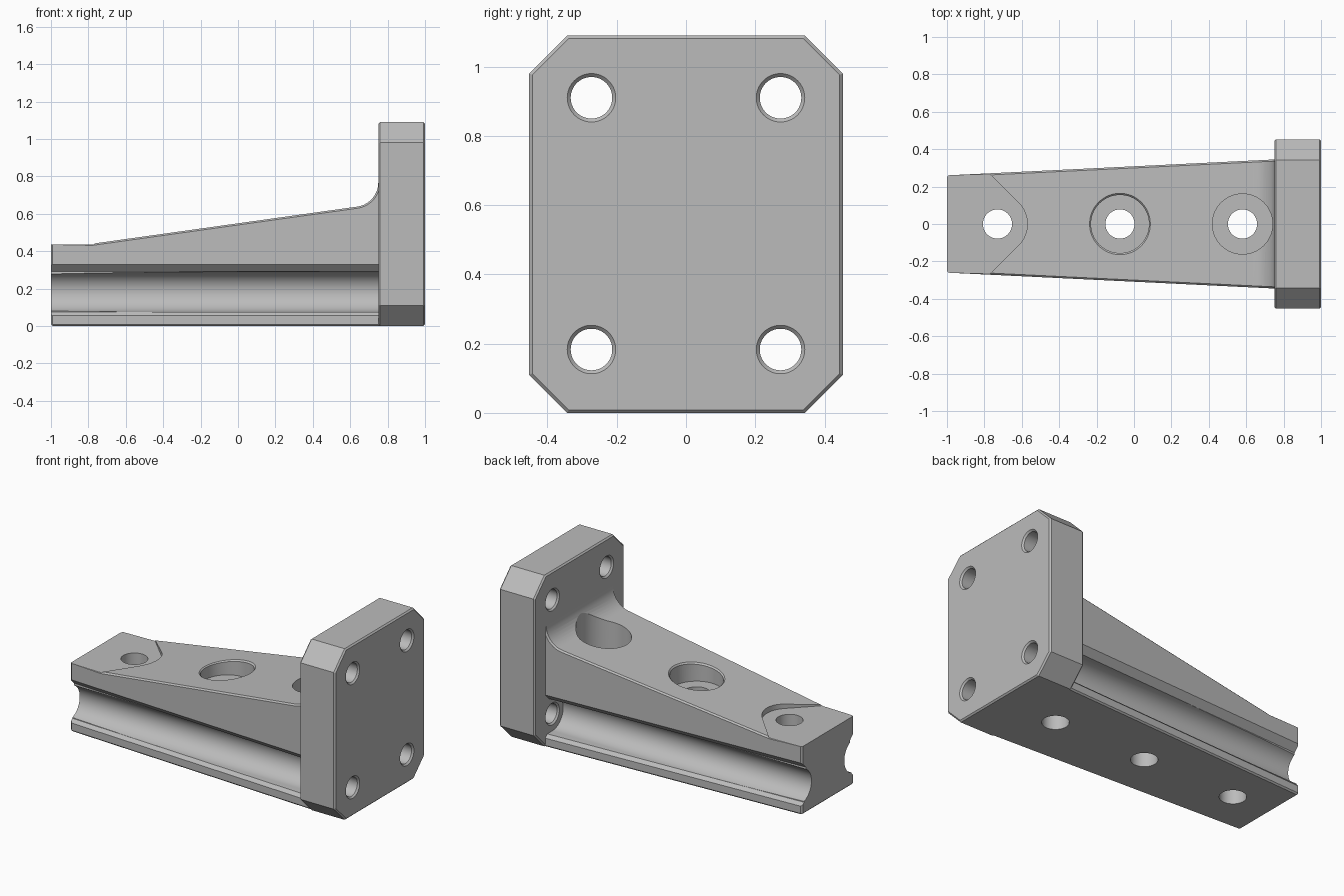
import bpy, bmesh
from math import sin, cos, pi, atan

cube = bpy.data.objects.get("Cube")
if cube:
    bpy.data.objects.remove(cube)

steel = bpy.data.materials.new("plain_grey")
steel.use_nodes = True
GREY = (0.5, 0.5, 0.5, 1)
steel.diffuse_color = GREY
steel.node_tree.nodes["Principled BSDF"].inputs["Base Color"].default_value = GREY

JOIN = 0.75      # inner face of the end plate
FLOOR = 0.435    # height of the pocket and counterbore floors
SLOPE = 0.14     # rise of the arm top


def half_width(x):
    return 0.26 + 0.085 * (x + 1) / 1.75


def top_height(x):
    return 0.44 + SLOPE * (x + 0.78)


def loft(name, rings):
    """Closed solid through matching rings of points."""
    bm = bmesh.new()
    loops = [[bm.verts.new(p) for p in ring] for ring in rings]
    n = len(loops[0])
    for a, b in zip(loops, loops[1:]):
        for i in range(n):
            j = (i + 1) % n
            bm.faces.new((a[i], a[j], b[j], b[i]))
    bm.faces.new(loops[0])
    bm.faces.new(loops[-1])
    bmesh.ops.recalc_face_normals(bm, faces=bm.faces)
    mesh = bpy.data.meshes.new(name)
    bm.to_mesh(mesh)
    bm.free()
    mesh.materials.append(steel)
    obj = bpy.data.objects.new(name, mesh)
    bpy.context.scene.collection.objects.link(obj)
    return obj


def turned(name, axis, centre, steps, count=64):
    """Round cutter along x or z; steps are (position, radius)."""
    rings = []
    for pos, r in steps:
        ring = []
        for i in range(count):
            u, v = r * cos(2 * pi * i / count), r * sin(2 * pi * i / count)
            if axis == "x":
                ring.append((pos, centre[0] + u, centre[1] + v))
            else:
                ring.append((centre[0] + u, centre[1] + v, pos))
        rings.append(ring)
    return loft(name, rings)


def finish(obj, cutters):
    """Chamfer the outer edges, cut, then shade."""
    bevel = obj.modifiers.new("edge_chamfer", "BEVEL")
    bevel.width = 0.009
    bevel.segments = 1
    bevel.limit_method = "ANGLE"
    bevel.angle_limit = pi / 3
    bevel.use_clamp_overlap = False
    for c in cutters:
        c.hide_render = True
        cut = obj.modifiers.new(c.name, "BOOLEAN")
        cut.operation = "DIFFERENCE"
        cut.solver = "EXACT"
        cut.object = c
    graph = bpy.context.evaluated_depsgraph_get()
    mesh = bpy.data.meshes.new_from_object(obj.evaluated_get(graph))
    obj.modifiers.clear()
    obj.data = mesh
    for c in cutters:
        bpy.data.objects.remove(c)
    bpy.ops.object.select_all(action="DESELECT")
    obj.select_set(True)
    bpy.context.view_layer.objects.active = obj
    bpy.ops.object.shade_smooth_by_angle(angle=pi / 9)


# End plate: octagonal slab with four countersunk bolt holes
W, H, C = 0.453, 1.09, 0.11
outline = [(-W, C), (-W + C, 0), (W - C, 0), (W, C),
           (W, H - C), (W - C, H), (-W + C, H), (-W, H - C)]
plate = loft("end_plate", [[(x, y, z) for y, z in outline] for x in (JOIN, 1)])
holes = []
for y in (-0.273, 0.273):
    for z in (0.183, 0.91):
        steps = [(JOIN - 0.02, 0.08), (JOIN + 0.01, 0.06), (0.99, 0.06), (1.02, 0.08)]
        steps[0] = (JOIN - 0.01, 0.08)
        steps[3] = (1.01, 0.08)
        holes.append(turned("bolt_hole", "x", (y, z), steps))
finish(plate, holes)

# Arm: tapered body with sloped top and a fillet up to the plate
R = 0.13
tilt = atan(SLOPE)
tangent_x = JOIN - R + R * sin(tilt)
centre_z = top_height(tangent_x) + R * cos(tilt)
profile = [(-1, 0), (-1, FLOOR + 0.01), (-0.78, top_height(-0.78))]
STEPS = 10
for i in range(STEPS + 1):
    a = -pi / 2 + tilt + (pi / 2 - tilt) * i / STEPS
    profile.append((JOIN - R + R * cos(a), centre_z + R * sin(a)))
profile += [(0.77, 0.80), (0.80, 0.80), (0.80, 0)]
arm = loft("support_arm", [[(x, s * half_width(x), z) for x, z in profile] for s in (-1, 1)])

cutters = []
# Side grooves, in line with the lower bolts, with chamfered lips
BOLT_Y, BOLT_Z, GR = 0.273, 0.183, 0.108
for s in (-1, 1):
    arc = [(BOLT_Y - GR * sin(pi * i / 32), BOLT_Z + GR * cos(pi * i / 32))
           for i in range(33)]
    section = arc + [(0.6, BOLT_Z - GR), (0.6, BOLT_Z + GR)]
    cutters.append(loft("side_groove", [[(x, s * y, z) for y, z in section]
                                        for x in (-1.1, 0.9)]))
    lip = [(0.01, 0.34), (-0.039, 0.291), (-0.02, 0.075), (0.01, 0.045)]
    cutters.append(loft("groove_lip", [[(x, s * (half_width(x) + d), z) for d, z in lip]
                                       for x in (-1.1, 0.9)]))

# Tip pocket: flat floor with a rounded nose
TIP, NOSE = -0.73, 0.16
nose = [(TIP + NOSE * cos(a), NOSE * sin(a))
        for a in (-pi / 4 + pi / 2 * i / 16 for i in range(17))]
pocket = [(-1.1, -0.45), (-0.954, -0.45)] + nose + [(-0.954, 0.45), (-1.1, 0.45)]
cutters.append(loft("tip_pocket", [[(x, y, z) for x, y in pocket] for z in (FLOOR, 0.7)]))

# Counterbores, the middle one with a chamfered rim
MID, INNER = -0.075, 0.58
cutters.append(turned("middle_counterbore", "z", (MID, 0), [(FLOOR, 0.155), (0.9, 0.155)]))
cutters.append(turned("inner_counterbore", "z", (INNER, 0), [(FLOOR, 0.161), (0.9, 0.161)]))
rim = turned("counterbore_rim", "z", (0, 0), [(-0.01, 0.154), (0.02, 0.184)])
rim.location = (MID, 0, top_height(MID))
rim.rotation_euler = (0, -tilt, 0)
cutters.append(rim)

# Vertical mounting holes
for x in (TIP, MID, INNER):
    cutters.append(turned("mounting_hole", "z", (x, 0), [(-0.1, 0.078), (0.9, 0.078)]))
finish(arm, cutters)
